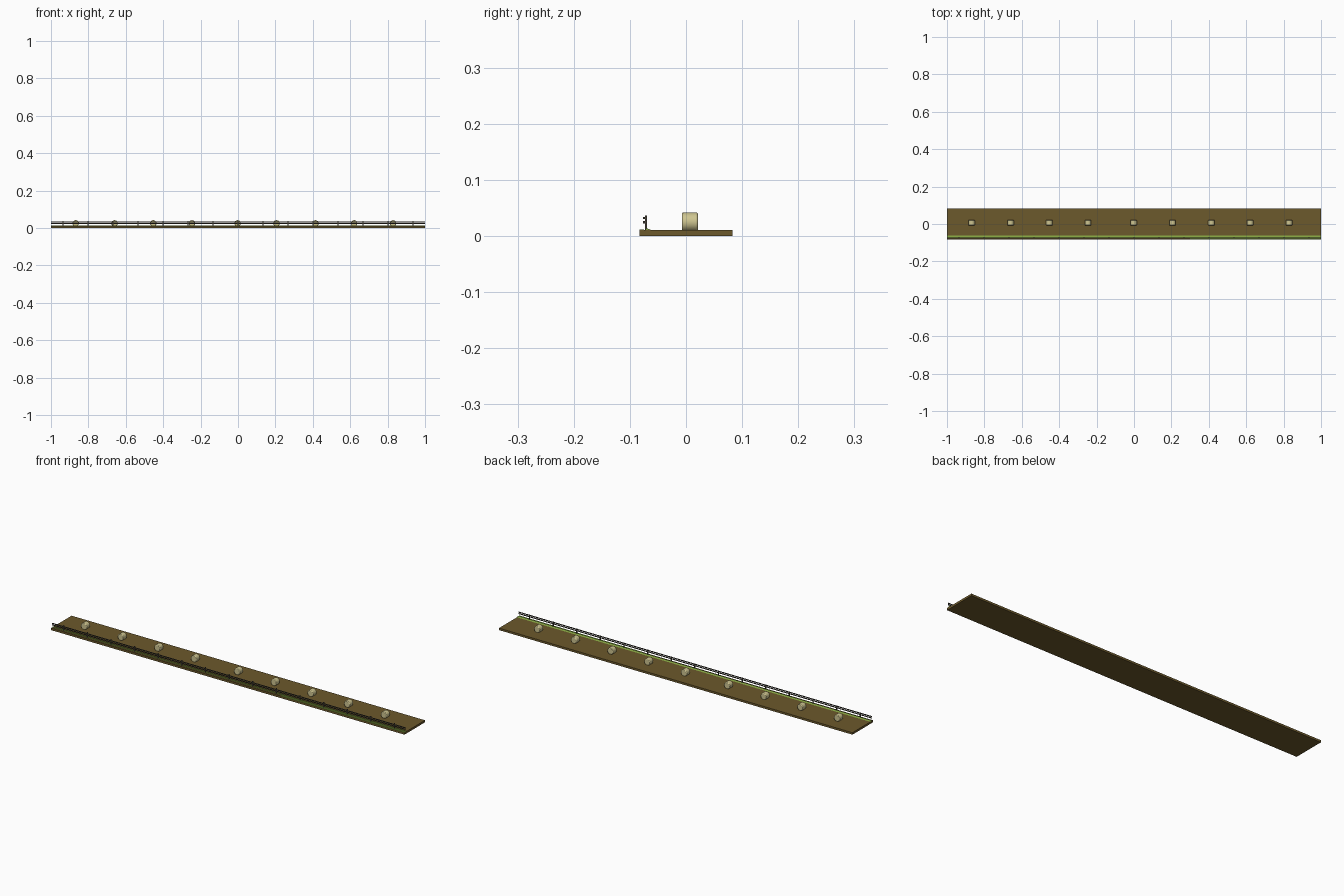
import bpy, math

if "Cube" in bpy.data.objects:
    bpy.data.objects.remove(bpy.data.objects["Cube"])

def material(name, rgb):
    m = bpy.data.materials.new(name)
    m.diffuse_color = (*rgb, 1)
    m.use_nodes = True
    m.node_tree.nodes["Principled BSDF"].inputs["Base Color"].default_value = m.diffuse_color
    return m

SOIL = material("soil", (0.15, 0.10, 0.025))
STRAW = material("straw", (0.62, 0.56, 0.28))
GRASS = material("grass", (0.22, 0.35, 0.05))
WOOD = material("dark_wood", (0.07, 0.06, 0.045))

def box(name, lo, hi, mat):
    size = [b - a for a, b in zip(lo, hi)]
    mid = [(a + b) / 2 for a, b in zip(lo, hi)]
    bpy.ops.mesh.primitive_cube_add(size=1, location=mid)
    o = bpy.context.object
    o.name = name
    o.scale = size
    bpy.ops.object.transform_apply(location=False, rotation=False, scale=True)
    o.data.materials.append(mat)
    return o

def strip(name, section, x0, x1, mat):
    # extrude a small (y, z) section along x
    n = len(section)
    verts = [(x, y, z) for x in (x0, x1) for y, z in section]
    faces = [tuple(range(n))[::-1], tuple(range(n, 2 * n))]
    faces += [(i, (i + 1) % n, n + (i + 1) % n, n + i) for i in range(n)]
    me = bpy.data.meshes.new(name)
    me.from_pydata(verts, [], faces)
    me.materials.append(mat)
    o = bpy.data.objects.new(name, me)
    bpy.context.collection.objects.link(o)

TOP = 0.0105

# Field slab
box("field", (-1, -0.083, 0), (1, 0.083, TOP), SOIL)

# Round hay bales lying on their sides
for x in (-0.868, -0.66, -0.453, -0.246, -0.002, 0.206, 0.414, 0.621, 0.829):
    bpy.ops.mesh.primitive_cylinder_add(vertices=16, radius=0.0172, depth=0.029,
                                        location=(x, 0.007, 0.025),
                                        rotation=(math.pi / 2, 0, 0))
    o = bpy.context.object
    o.name = "hay_bale"
    o.data.materials.append(STRAW)
    b = o.modifiers.new("rounded_rim", 'BEVEL')
    b.width = 0.003
    b.segments = 2
    b.limit_method = 'ANGLE'
    b.angle_limit = math.radians(40)
    bpy.ops.object.shade_smooth_by_angle(angle=math.radians(35))

# Fence posts
for i in range(15):
    x = -0.936 + i * 0.1337
    box("fence_post", (x - 0.0025, -0.0735, 0.008), (x + 0.0025, -0.0695, 0.037), WOOD)

# Fence rails
for z in (0.0245, 0.032):
    box("fence_rail", (-1, -0.0765, z - 0.002), (1, -0.0735, z + 0.002), WOOD)

# Grass verge along the fence
strip("grass_bank", [(-0.073, TOP - 0.001), (-0.059, TOP - 0.001), (-0.071, 0.0145)],
      -1, 1, GRASS)
strip("grass_edge", [(-0.083, TOP - 0.001), (-0.0745, TOP - 0.001), (-0.0745, TOP + 0.001),
                     (-0.083, TOP + 0.0008)], 0.3, 1, GRASS)
